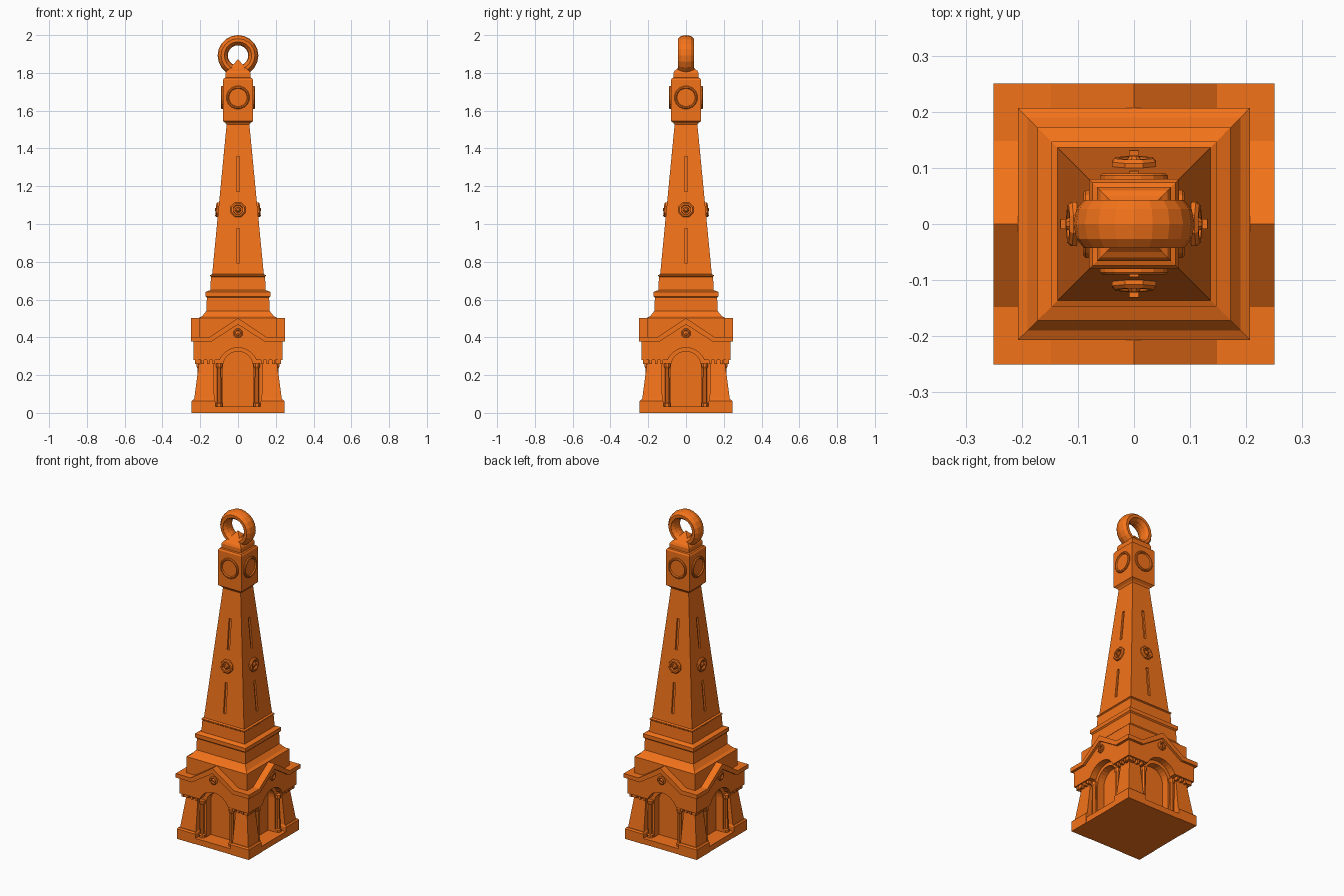
import bpy, bmesh
from math import pi, sin, cos, sqrt, atan, asin
from mathutils import Matrix, Vector

if "Cube" in bpy.data.objects:
    bpy.data.objects.remove(bpy.data.objects["Cube"])

mat = bpy.data.materials.new("orange")
mat.diffuse_color = (0.9, 0.17, 0.01, 1)
mat.use_nodes = True
mat.node_tree.nodes["Principled BSDF"].inputs["Base Color"].default_value = mat.diffuse_color

T = Matrix.Translation
ONE = [Matrix.Identity(4)]
SIDES = [Matrix.Rotation(i * pi / 2, 4, 'Z') for i in range(4)]


def loft(name, rings, mats=ONE, closed=False):
    """Skin a list of equal-length rings; repeat the result for every matrix."""
    bm = bmesh.new()
    for m in mats:
        vs = [[bm.verts.new(m @ Vector(p)) for p in r] for r in rings]
        n = len(rings[0])
        pairs = list(zip(vs, vs[1:])) + ([(vs[-1], vs[0])] if closed else [])
        for a, b in pairs:
            for i in range(n):
                j = (i + 1) % n
                bm.faces.new((a[i], a[j], b[j], b[i]))
        if not closed:
            bm.faces.new(vs[0][::-1])
            bm.faces.new(vs[-1])
    bmesh.ops.remove_doubles(bm, verts=bm.verts, dist=1e-5)
    bmesh.ops.recalc_face_normals(bm, faces=bm.faces)
    me = bpy.data.meshes.new(name)
    bm.to_mesh(me)
    bm.free()
    me.materials.append(mat)
    ob = bpy.data.objects.new(name, me)
    bpy.context.collection.objects.link(ob)
    return ob


def lathe(name, profile, n, mats=ONE, closed=False):
    rings = [[(r * cos((i + .5) * 2 * pi / n), r * sin((i + .5) * 2 * pi / n), h)
              for i in range(n)] for r, h in profile]
    return loft(name, rings, mats, closed)


def square(name, profile, mats=ONE):
    """Square stack from (half width, height) pairs."""
    return lathe(name, [(r * sqrt(2), h) for r, h in profile], 4, mats)


def plate(name, pts, front, back):
    """Upright (x, z) outline on all four sides, mitred at the corners."""
    edge = max(abs(x) for x, z in pts)
    f = [(x, -front, z) for x, z in pts]
    b = [(x * back / front if abs(x) > edge - 1e-6 else x, -back, z) for x, z in pts]
    return loft(name, [f, b], SIDES)


def box(name, size, mats):
    x, y, z = (s / 2 for s in size)
    sq = [(-x, -y), (x, -y), (x, y), (-x, y)]
    return loft(name, [[(*p, h) for p in sq] for h in (-z, z)], mats)


def arc(r, cz, a0, a1, n=12):
    return [(r * cos(a0 + (a1 - a0) * i / n), cz + r * sin(a0 + (a1 - a0) * i / n))
            for i in range(n + 1)]


def corner(name, levels):
    """Block on each corner from (inner, outer, height) levels."""
    return loft(name, [[(a, a, h), (b, a, h), (b, b, h), (a, b, h)] for a, b, h in levels], SIDES)


def on_face(y, z, tilt=0):
    """Place on all four sides with local z pointing outwards."""
    return [s @ T((0, -y, z)) @ Matrix.Rotation(pi / 2 - tilt, 4, 'X') for s in SIDES]


# Base: floor slab, core, corner plinths and battered piers
square("floor_slab", [(.243, 0), (.243, .035)])
square("inner_core", [(.15, .02), (.15, .4)])
corner("corner_plinths", [(.12, .245, 0), (.12, .245, .062), (.125, .238, .07)])
corner("corner_piers", [(.125, .233, .065), (.13, .203, .29)])

# Arched walls with recessed doorways
plate("arched_walls", [(-.195, .03), (-.195, .385), (.195, .385), (.195, .03), (.08, .03)]
      + arc(.08, .245, 0, pi) + [(-.08, .03)], .195, .145)

# Doorway columns
columns = [s @ T((x, -.203, 0)) for s in SIDES for x in (-.1, .1)]
lathe("doorway_columns", [(.019, .03), (.019, .05), (.013, .056), (.012, .235),
                          (.018, .245), (.018, .262)], 8, columns)

# Frieze arching over the doorway, with dentils beneath
a = asin(.04 / .105)
plate("gable_frieze", [(-.235, .28), (-.235, .39), (-.15, .39), (0, .485), (.15, .39),
                       (.235, .39), (.235, .28)] + arc(.105, .24, a, pi - a), .235, .185)
box("dentils", (.014, .03, .022),
    [s @ T((k * (.128 + .03 * i), -.213, .271)) for s in SIDES for k in (-1, 1) for i in range(4)])

# Gabled cornice
plate("gable_cornice", [(-.25, .378), (-.25, .403), (-.148, .403), (0, .502), (.148, .403),
                        (.25, .403), (.25, .378), (.14, .378), (0, .468), (-.14, .378)], .25, .19)

# Pediment rosettes
rosette = [(.026, -.005), (.026, .006), (.021, .01), (.015, .01), (.013, 0), (0, .008)]
lathe("pediment_rosettes", rosette, 8, on_face(.235, .422))

# Stepped attic
square("stepped_attic", [(.207, .38), (.207, .503), (.19, .512), (.167, .54), (.165, .61),
                         (.172, .617), (.172, .64), (.147, .65), (.143, .72), (.147, .724),
                         (.147, .73), (.136, .735)])

# Tapered shaft with slit grooves
Z0, Z1, W0, W1 = .73, 1.54, .137, .059
tilt = atan((W0 - W1) / (Z1 - Z0))
half = lambda z: W0 + (W1 - W0) * (z - Z0) / (Z1 - Z0)
shaft = square("shaft", [(W0, Z0), (W1, Z1)])
slits = box("slit_cutters", (.016, .185, .02),
            [m for z in (.885, 1.265) for m in on_face(half(z), z, tilt)])
slits.hide_render = True
slits.hide_viewport = True
cut = shaft.modifiers.new("slits", 'BOOLEAN')
cut.operation = 'DIFFERENCE'
cut.object = slits

# Shaft rosettes: ring and centre boss
lathe("shaft_rosette_rings", [(.042, -.005), (.042, .008), (.036, .014), (.027, .014), (.024, -.005)],
      8, on_face(half(1.075), 1.075, tilt), closed=True)
lathe("shaft_rosette_bosses", [(.016, -.005), (.016, .008), (.008, .018)], 8,
      on_face(half(1.075), 1.075, tilt))

# Head block with round dials and pyramid cap
square("head_block", [(.06, 1.525), (.066, 1.535), (.08, 1.545), (.08, 1.762), (.074, 1.772),
                      (.066, 1.775), (.066, 1.8), (.06, 1.812), (.05, 1.818), (0, 1.872)])
lathe("head_dials", [(.062, -.005), (.062, .006), (.058, .01), (.052, .01), (.048, .003), (0, .003)],
      16, on_face(.08, 1.67))

# Crowning ring with an oval section
R, N = .081, 20
ring = []
for i in range(N):
    u = 2 * pi * i / N
    ring.append([((R + .027 * cos(v)) * cos(u), .045 * sin(v), 1.892 + (R + .027 * cos(v)) * sin(u))
                 for v in (2 * pi * j / 10 for j in range(10))])
loft("crown_ring", ring, closed=True)
